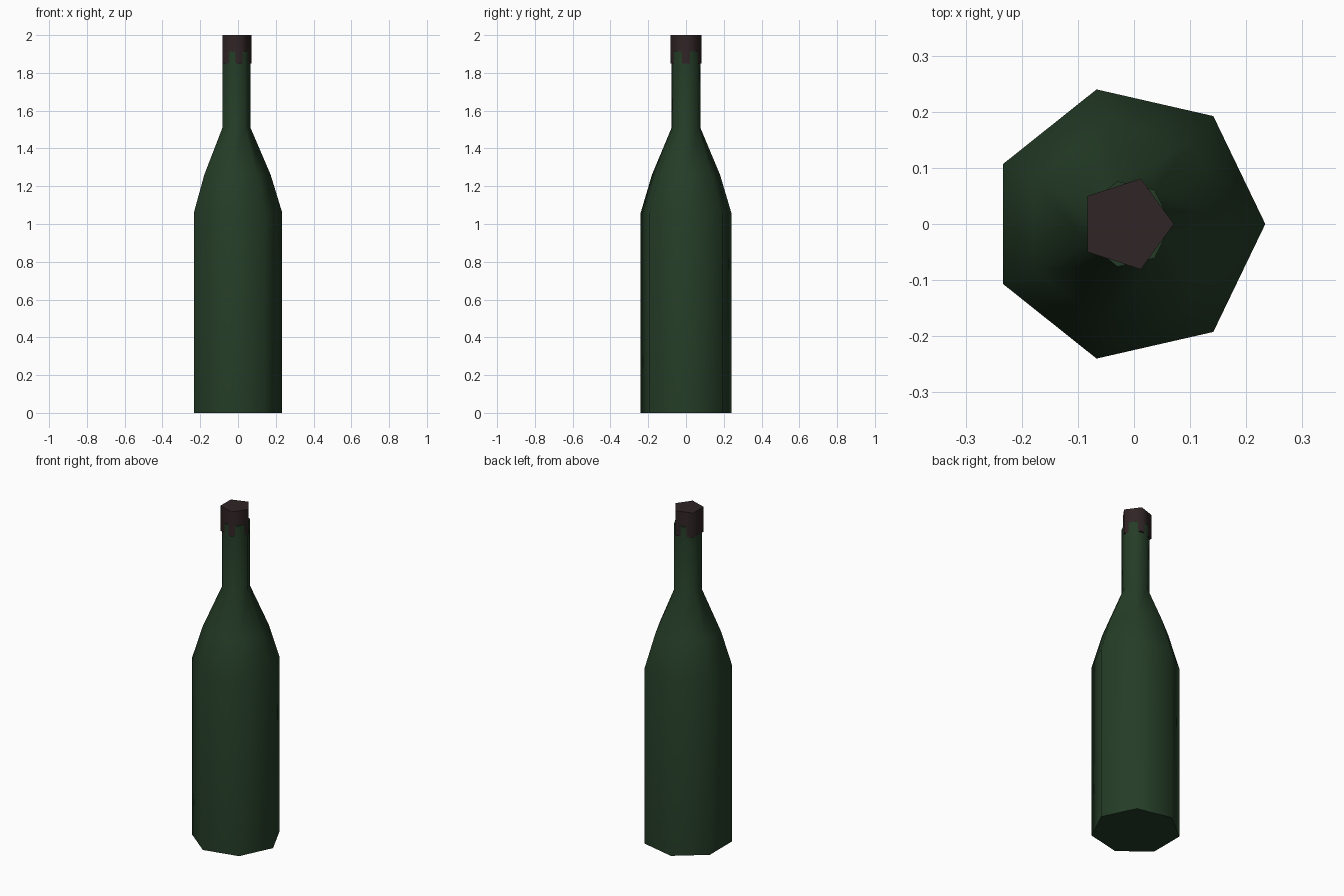
import bpy, bmesh, math

if "Cube" in bpy.data.objects:
    bpy.data.objects.remove(bpy.data.objects["Cube"])


def material(name, colour):
    mat = bpy.data.materials.new(name)
    mat.diffuse_color = (*colour, 1)
    mat.use_nodes = True
    mat.node_tree.nodes["Principled BSDF"].inputs["Base Color"].default_value = mat.diffuse_color
    return mat


def lathe(name, sides, centre_x, profile, mat, angle):
    """Stack regular polygon rings (radius, z), one corner towards +x."""
    bm = bmesh.new()
    rings = []
    for r, z in profile:
        rings.append([bm.verts.new((centre_x + r * math.cos(math.tau * i / sides),
                                    r * math.sin(math.tau * i / sides), z))
                      for i in range(sides)])
    for low, high in zip(rings, rings[1:]):
        for i in range(sides):
            j = (i + 1) % sides
            bm.faces.new((low[i], low[j], high[j], high[i]))
    bm.faces.new(rings[0][::-1])
    bm.faces.new(rings[-1])
    mesh = bpy.data.meshes.new(name)
    bm.to_mesh(mesh)
    bm.free()
    mesh.materials.append(mat)
    obj = bpy.data.objects.new(name, mesh)
    bpy.context.collection.objects.link(obj)
    bpy.ops.object.select_all(action='DESELECT')
    obj.select_set(True)
    bpy.context.view_layer.objects.active = obj
    bpy.ops.object.shade_smooth_by_angle(angle=math.radians(angle))
    return obj


green = material("dark green glass", (0.018, 0.046, 0.020))
brown = material("dark brown cap", (0.030, 0.018, 0.019))

# Seven-sided bottle: straight body, two-step shoulder, straight neck
lathe("bottle", 7, -0.012,
      [(0.246, 0), (0.246, 1.06), (0.185, 1.26), (0.078, 1.51), (0.078, 1.912)],
      green, 60)

# Five-sided cap; the neck corners poke out through its sides
lathe("cap", 5, -0.014, [(0.085, 1.85), (0.085, 2.0)], brown, 75)
